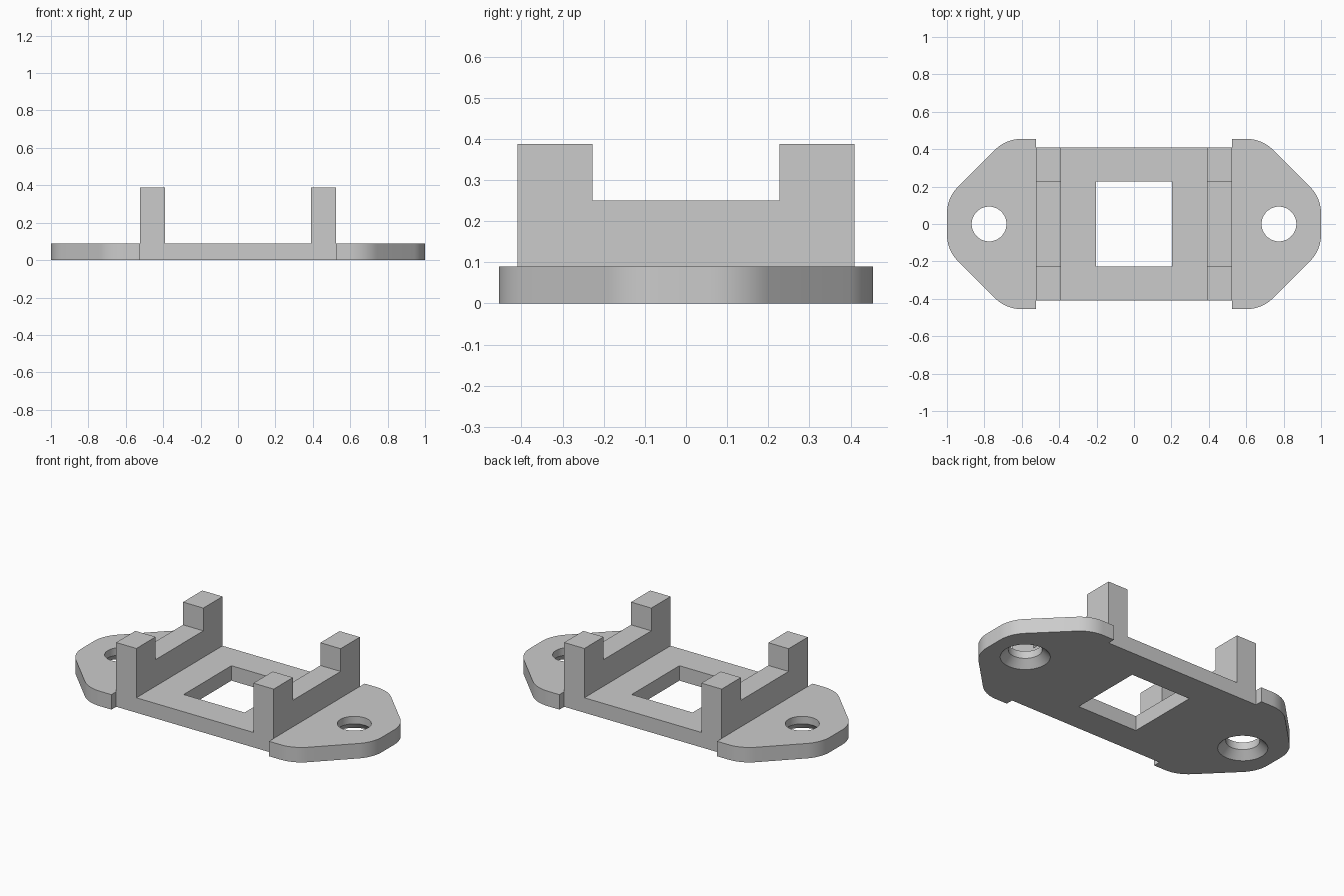
import bpy, bmesh, math
from mathutils import Vector

if "Cube" in bpy.data.objects:
    bpy.data.objects.remove(bpy.data.objects["Cube"])

T = 0.09                      # plate thickness
WALL_IN, WALL_OUT = 0.39, 0.525
HALF_Y, TAB_Y = 0.41, 0.455
HOLE_X = 0.775

grey = bpy.data.materials.new("light_grey")
grey.diffuse_color = (0.6, 0.6, 0.6, 1)
grey.use_nodes = True
grey.node_tree.nodes["Principled BSDF"].inputs["Base Color"].default_value = grey.diffuse_color


def make_object(name, bm):
    bmesh.ops.recalc_face_normals(bm, faces=bm.faces)
    mesh = bpy.data.meshes.new(name)
    bm.to_mesh(mesh)
    bm.free()
    obj = bpy.data.objects.new(name, mesh)
    bpy.context.collection.objects.link(obj)
    mesh.materials.append(grey)
    return obj


def prism(name, points, offset):
    """Extrude a closed 3D outline along offset."""
    bm = bmesh.new()
    face = bm.faces.new([bm.verts.new(p) for p in points])
    ext = bmesh.ops.extrude_face_region(bm, geom=[face])
    verts = [g for g in ext["geom"] if isinstance(g, bmesh.types.BMVert)]
    bmesh.ops.translate(bm, verts=verts, vec=Vector(offset))
    return make_object(name, bm)


def lathe(name, profile, x, steps=48):
    """Closed round solid from (radius, z) rings around a vertical axis at x."""
    bm = bmesh.new()
    rings = [[bm.verts.new((x + r * math.cos(2 * math.pi * i / steps),
                            r * math.sin(2 * math.pi * i / steps), z))
              for i in range(steps)] for r, z in profile]
    for a, b in zip(rings, rings[1:]):
        for i in range(steps):
            j = (i + 1) % steps
            bm.faces.new((a[i], a[j], b[j], b[i]))
    bm.faces.new(rings[0])
    bm.faces.new(rings[-1])
    return make_object(name, bm)


def arc(cx, cy, r, start, end, steps=10):
    return [(cx + r * math.cos(math.radians(start + (end - start) * i / steps)),
             cy + r * math.sin(math.radians(start + (end - start) * i / steps)))
            for i in range(steps + 1)]


def combine(target, other, operation):
    mod = target.modifiers.new(operation.lower(), "BOOLEAN")
    mod.operation = operation
    mod.solver = "EXACT"
    mod.object = other
    bpy.context.view_layer.objects.active = target
    bpy.ops.object.modifier_apply(modifier=mod.name)
    bpy.data.objects.remove(other)


# Plate outline: one quarter, mirrored into four
R = 0.2
quarter = [(WALL_OUT, HALF_Y), (WALL_OUT, TAB_Y)]
quarter += arc(0.602, TAB_Y - R, R, 90, 45)
quarter += arc(1 - R, 0.057, R, 45, 0)
right = quarter + [(x, -y) for x, y in reversed(quarter)]
outline = right + [(-x, y) for x, y in reversed(right)]
plate = prism("mounting_bracket", [(x, y, 0) for x, y in outline], (0, 0, T))

# Side walls with raised end posts
post_y, low, high = 0.227, 0.25, 0.387
half = [(HALF_Y, T), (HALF_Y, high), (post_y, high), (post_y, low)]
wall_profile = half + [(-y, z) for y, z in reversed(half)]
for x in (WALL_IN, -WALL_OUT):
    wall = prism("wall", [(x, y, z) for y, z in wall_profile], (WALL_OUT - WALL_IN, 0, 0))
    combine(plate, wall, "UNION")

# Central rectangular window
wx, wy = 0.203, 0.227
window = prism("window_cutter", [(-wx, -wy, -0.1), (wx, -wy, -0.1), (wx, wy, -0.1), (-wx, wy, -0.1)],
               (0, 0, 0.3))
combine(plate, window, "DIFFERENCE")

# Screw holes, countersunk from below
for x in (-HOLE_X, HOLE_X):
    hole = lathe("hole_cutter", [(0.137, -0.05), (0.137, 0), (0.093, 0.045), (0.093, 0.2)], x)
    combine(plate, hole, "DIFFERENCE")

# Smooth the rounded edges, keep the corners sharp
bpy.ops.object.select_all(action="DESELECT")
plate.select_set(True)
bpy.context.view_layer.objects.active = plate
bpy.ops.object.shade_smooth_by_angle(angle=math.radians(30))
